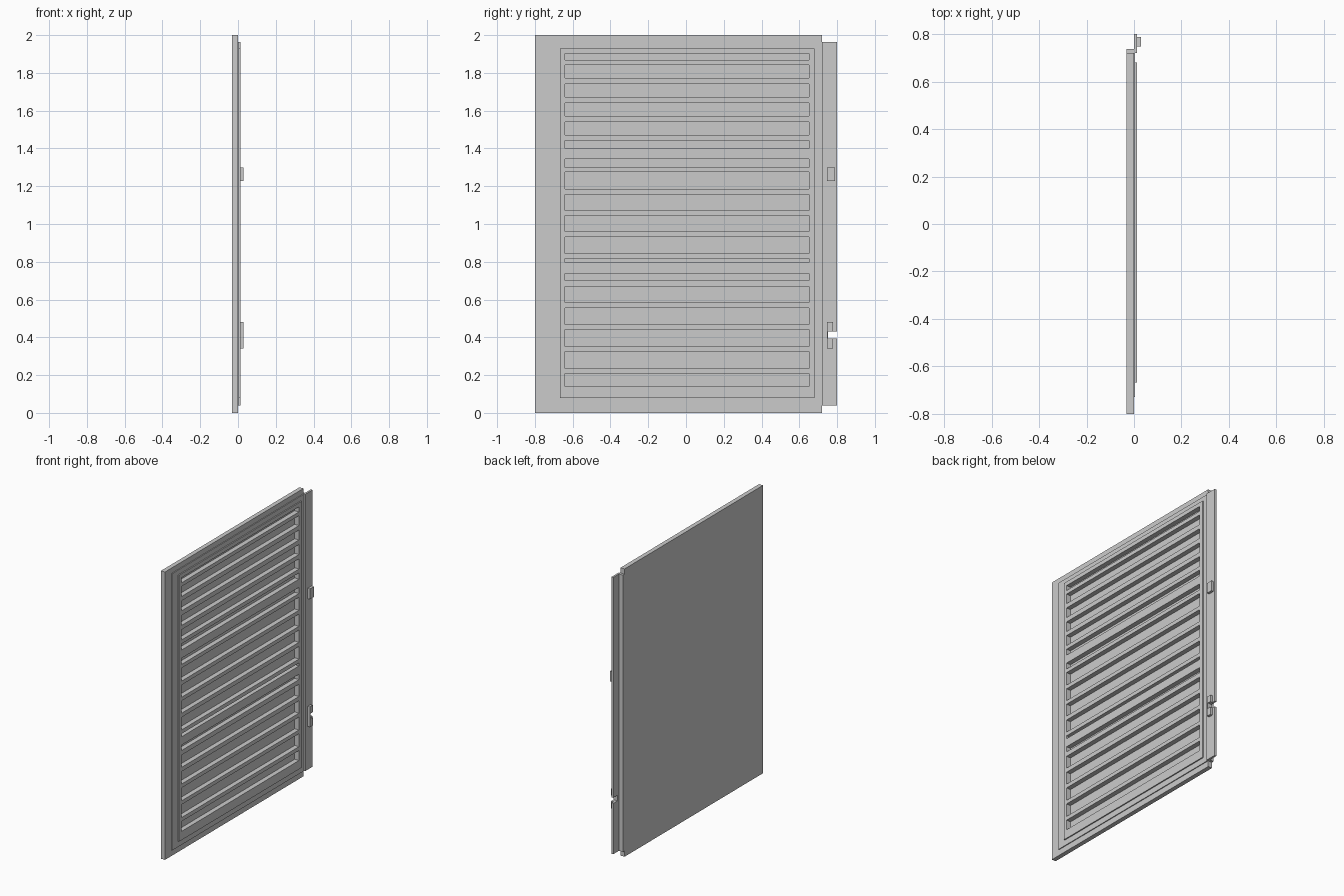
import bpy
import bmesh

cube = bpy.data.objects.get("Cube")
if cube:
    bpy.data.objects.remove(cube, do_unlink=True)

# Single grey material
grey = bpy.data.materials.new("plain_grey")
grey.use_nodes = True
colour = (0.6, 0.6, 0.6, 1)
grey.diffuse_color = colour
grey.node_tree.nodes["Principled BSDF"].inputs["Base Color"].default_value = colour


def boxes(name, ranges):
    """One object made of boxes, each given as x, y and z ranges."""
    bm = bmesh.new()
    for spans in ranges:
        corners = bmesh.ops.create_cube(bm, size=1)["verts"]
        for v in corners:
            for axis, (lo, hi) in enumerate(spans):
                v.co[axis] = hi if v.co[axis] > 0 else lo
    mesh = bpy.data.meshes.new(name)
    bm.to_mesh(mesh)
    bm.free()
    mesh.materials.append(grey)
    obj = bpy.data.objects.new(name, mesh)
    bpy.context.collection.objects.link(obj)
    return obj


def cut(target, cutter):
    mod = target.modifiers.new("cut", "BOOLEAN")
    mod.operation = "DIFFERENCE"
    mod.solver = "EXACT"
    mod.object = cutter
    bpy.context.view_layer.objects.active = target
    bpy.ops.object.modifier_apply(modifier=mod.name)


BACK, FACE, STEP, FRONT, HOOK = -0.032, -0.001, 0.005, 0.013, 0.03
LOW, HIGH = 0.04, 1.963

# Layered panel: flat slab, thin step and raised field
slab = boxes("panel_slab", [((BACK, FACE), (-0.8, 0.72), (0, 2))])
step = boxes("panel_step", [((FACE, STEP), (-0.73, 0.72), (LOW, HIGH))])
field = boxes("raised_field", [((STEP, FRONT), (-0.667, 0.68), (0.079, 1.93))])

# Horizontal slots in three groups, sunk through the field into the slab
slots = [
    (0.14, 0.209), (0.236, 0.326), (0.352, 0.442), (0.469, 0.555), (0.585, 0.67), (0.702, 0.739),
    (0.797, 0.818), (0.845, 0.932), (0.961, 1.046), (1.072, 1.157), (1.184, 1.274), (1.3, 1.343),
    (1.4, 1.443), (1.47, 1.541), (1.571, 1.64), (1.672, 1.741), (1.772, 1.841), (1.867, 1.902),
]
slot_cutter = boxes("slot_cutter", [((-0.02, 0.1), (-0.641, 0.651), z) for z in slots])
slot_cutter.hide_render = True
for layer in (slab, step, field):
    cut(layer, slot_cutter)
bpy.data.objects.remove(slot_cutter, do_unlink=True)

# Bent mounting edge: side wall and outward flange
boxes("flange_wall", [((BACK, FACE), (0.72, 0.737), (LOW, HIGH))])
flange = boxes("mounting_flange", [((FACE, FRONT), (0.72, 0.8), (LOW, HIGH))])

# Latch blocks on the flange, the lower one split by a notch
boxes("upper_latch", [((FRONT, HOOK), (0.747, 0.789), (1.228, 1.3))])
lower = boxes("lower_latch", [((FRONT, HOOK), (0.747, 0.778), (0.34, 0.48))])
notch = boxes("notch_cutter", [((-0.1, 0.1), (0.753, 0.9), (0.393, 0.432))])
notch.hide_render = True
for part in (flange, lower):
    cut(part, notch)
bpy.data.objects.remove(notch, do_unlink=True)
